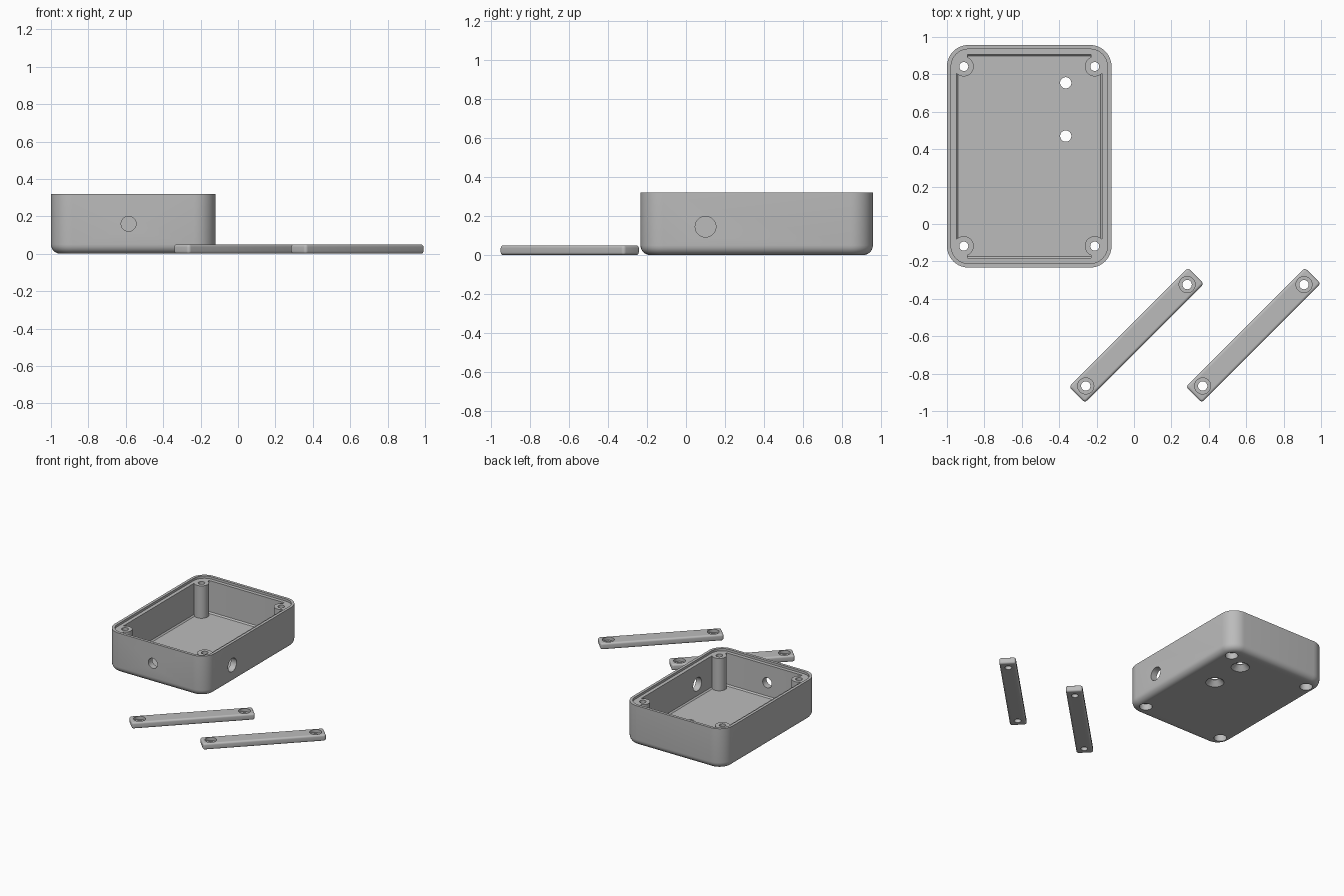
import bpy, bmesh, math
from mathutils import Matrix, Vector

old = bpy.data.objects.get("Cube")
if old:
    bpy.data.objects.remove(old, do_unlink=True)

grey = bpy.data.materials.new("matte grey plastic")
grey.use_nodes = True
colour = (0.5, 0.5, 0.5, 1)
grey.diffuse_color = colour
grey.node_tree.nodes["Principled BSDF"].inputs["Base Color"].default_value = colour


def add_object(name, bm):
    bmesh.ops.recalc_face_normals(bm, faces=bm.faces)
    mesh = bpy.data.meshes.new(name)
    bm.to_mesh(mesh)
    bm.free()
    mesh.materials.append(grey)
    obj = bpy.data.objects.new(name, mesh)
    bpy.context.collection.objects.link(obj)
    return obj


def rounded_loft(name, centre, size, radius, layers, angle=0, steps=10):
    """Stack rounded rectangles, one per (inset, height), into a closed solid."""
    bm = bmesh.new()
    turn = Matrix.Rotation(angle, 3, "Z")
    rings = []
    for inset, z in layers:
        r = max(radius - inset, 0.003)
        hx, hy = size[0] / 2 - inset - r, size[1] / 2 - inset - r
        ring = []
        for corner, (sx, sy) in enumerate(((1, 1), (-1, 1), (-1, -1), (1, -1))):
            for i in range(steps + 1):
                a = (corner + i / steps) * math.pi / 2
                p = Vector((sx * hx + r * math.cos(a), sy * hy + r * math.sin(a), z))
                ring.append(bm.verts.new(turn @ p + Vector((*centre, 0))))
        rings.append(ring)
    for low, high in zip(rings, rings[1:]):
        for i in range(len(low)):
            j = (i + 1) % len(low)
            bm.faces.new((low[i], low[j], high[j], high[i]))
    bm.faces.new(rings[0][::-1])
    bm.faces.new(rings[-1])
    return add_object(name, bm)


def cylinder(name, start, end, r1, r2=None):
    start, end = Vector(start), Vector(end)
    axis = end - start
    bm = bmesh.new()
    place = Matrix.Translation((start + end) / 2) @ axis.to_track_quat("Z", "Y").to_matrix().to_4x4()
    bmesh.ops.create_cone(bm, cap_ends=True, segments=40, radius1=r1,
                          radius2=r1 if r2 is None else r2, depth=axis.length, matrix=place)
    return add_object(name, bm)


def block(name, a, b):
    a, b = Vector(a), Vector(b)
    bm = bmesh.new()
    size = [abs(v) for v in b - a]
    bmesh.ops.create_cube(bm, size=1, matrix=Matrix.Translation((a + b) / 2) @ Matrix.Diagonal((*size, 1)))
    return add_object(name, bm)


def combine(target, tool, operation):
    mod = target.modifiers.new("combine", "BOOLEAN")
    mod.operation, mod.solver, mod.object = operation, "EXACT", tool
    bpy.context.view_layer.objects.active = target
    bpy.ops.object.modifier_apply(modifier=mod.name)
    bpy.data.objects.remove(tool, do_unlink=True)


def drill(target, x, y, z1, z2, r1, r2=None):
    combine(target, cylinder("drill", (x, y, z1), (x, y, z2), r1, r2), "DIFFERENCE")


def smooth(obj):
    bpy.ops.object.select_all(action="DESELECT")
    obj.select_set(True)
    bpy.context.view_layer.objects.active = obj
    bpy.ops.object.shade_smooth_by_angle(angle=math.radians(30))


def fillet(r, z, way):
    """Quarter round of (inset, height): way 1 widens upward, -1 narrows upward."""
    angles = [i / 6 * math.pi / 2 for i in range(7)]
    if way == 1:
        return [(r - r * math.sin(a), z + r - r * math.cos(a)) for a in angles]
    return [(r - r * math.cos(a), z - r + r * math.sin(a)) for a in angles]


# Open tray: rounded base, outer wall, lid step, cavity and floor in one loft
top, ledge, floor = 0.32, 0.302, 0.045
box_centre, box_size = (-0.56, 0.362), (0.88, 1.19)
layers = fillet(0.05, 0, 1) + [(0, top), (0.022, top), (0.022, ledge), (0.05, ledge),
                               (0.05, floor + 0.01), (0.06, floor)]
tray = rounded_loft("enclosure_tray", box_centre, box_size, 0.115, layers)

# Corner screw posts, blended into the walls
for sx in (-1, 1):
    for sy in (-1, 1):
        x, y = box_centre[0] + sx * 0.35, box_centre[1] + sy * 0.48
        wall = [box_centre[i] + s * (box_size[i] / 2 - 0.045) for i, s in enumerate((sx, sy))]
        combine(tray, block("post_web", (x - sx * 0.02, y - sy * 0.02, 0.035),
                            (*wall, ledge)), "UNION")
        combine(tray, cylinder("post", (x, y, 0.03), (x, y, ledge), 0.053), "UNION")
        drill(tray, x, y, -0.1, 0.4, 0.024)
        drill(tray, x, y, -0.1, 0.05, 0.046)

# Countersunk mounting holes in the floor
for y in (0.47, 0.755):
    drill(tray, -0.365, y, -0.1, 0.1, 0.03)
    drill(tray, -0.365, y, -0.004, 0.038, 0.07, 0.03)

# Cable holes in the front and left walls
combine(tray, cylinder("front_hole", (-0.585, -0.4, 0.16), (-0.585, -0.1, 0.16), 0.04), "DIFFERENCE")
combine(tray, cylinder("side_hole", (-0.25, 0.1, 0.145), (0.1, 0.1, 0.145), 0.053), "DIFFERENCE")
smooth(tray)

# Two loose clamp bars lying diagonally, with counterbored ends
bar_layers = fillet(0.014, 0, 1) + fillet(0.014, 0.05, -1)
for name, cx in (("clamp_bar_inner", 0.013), ("clamp_bar_outer", 0.638)):
    cy = -0.595
    bar = rounded_loft(name, (cx, cy), (0.9, 0.12), 0.017, bar_layers, math.pi / 4, 5)
    for s in (-0.271, 0.271):
        drill(bar, cx + s, cy + s, -0.1, 0.1, 0.025)
        drill(bar, cx + s, cy + s, 0.025, 0.1, 0.043)
    smooth(bar)
